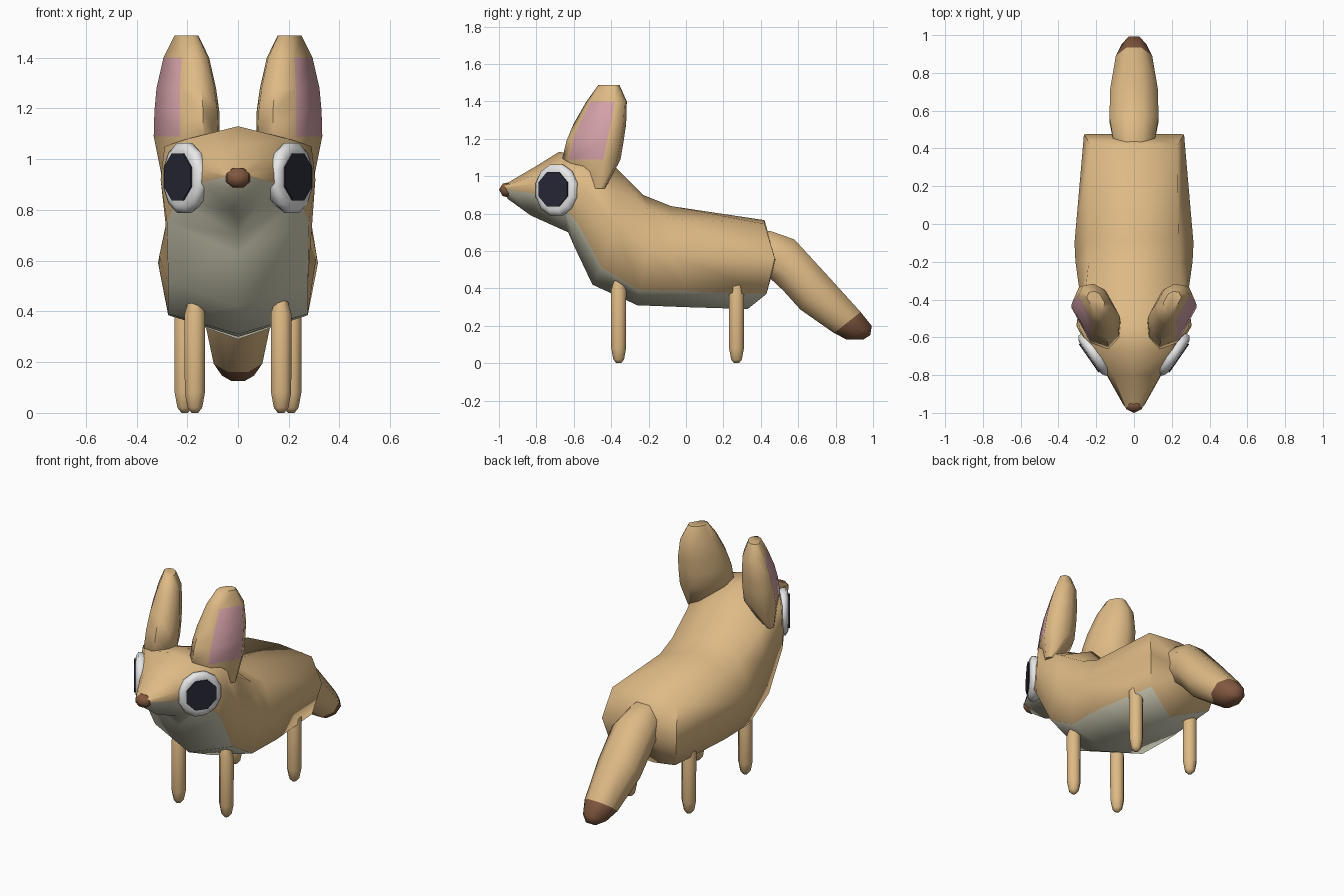
import bpy, bmesh, math
from mathutils import Vector

if "Cube" in bpy.data.objects:
    bpy.data.objects.remove(bpy.data.objects["Cube"])


def material(name, rgb):
    m = bpy.data.materials.new(name)
    m.diffuse_color = (*rgb, 1)
    m.use_nodes = True
    m.node_tree.nodes["Principled BSDF"].inputs["Base Color"].default_value = m.diffuse_color
    return m


TAN = material("tan_fur", (0.73, 0.49, 0.235))
CREAM = material("cream_fur", (0.66, 0.64, 0.49))
BROWN = material("brown", (0.22, 0.098, 0.05))
PINK = material("ear_pink", (0.66, 0.36, 0.39))
WHITE = material("eye_white", (0.80, 0.80, 0.80))
DARK = material("pupil_dark", (0.022, 0.022, 0.04))


def loft(name, rings, mats, rule=lambda band, k: 0, tips=(None, None),
         mirror=False, angle=70):
    """Skin closed rings, cap both ends (flat, or a fan to a tip point)."""
    bm = bmesh.new()
    loops = [[bm.verts.new(p) for p in r] for r in rings]
    n = len(loops[0])
    for b in range(len(loops) - 1):
        for k in range(n):
            j = (k + 1) % n
            f = bm.faces.new((loops[b][k], loops[b][j],
                              loops[b + 1][j], loops[b + 1][k]))
            f.material_index = rule(b, k)
    for loop, tip, band in ((loops[0], tips[0], -1), (loops[-1], tips[1], len(loops) - 1)):
        if tip is None:
            bm.faces.new(loop).material_index = rule(band, 0)
        else:
            t = bm.verts.new(tip)
            for k in range(n):
                f = bm.faces.new((loop[k], loop[(k + 1) % n], t))
                f.material_index = rule(band, k)
    bmesh.ops.recalc_face_normals(bm, faces=bm.faces)
    me = bpy.data.meshes.new(name)
    bm.to_mesh(me)
    bm.free()
    for m in mats:
        me.materials.append(m)
    ob = bpy.data.objects.new(name, me)
    bpy.context.collection.objects.link(ob)
    if mirror:
        ob.modifiers.new("mirror", 'MIRROR').use_mirror_merge = False
    bpy.ops.object.select_all(action='DESELECT')
    ob.select_set(True)
    bpy.context.view_layer.objects.active = ob
    bpy.ops.object.shade_smooth_by_angle(angle=math.radians(angle))
    return ob


def oval(c, u, v, a, b, sides):
    """Ring of points around c in the plane of u and v."""
    c, u, v = Vector(c), Vector(u), Vector(v)
    return [c + u * a * math.cos(t) + v * b * math.sin(t)
            for t in (2 * math.pi * (i + 0.5) / sides for i in range(sides))]


# Body and head: half sections as top, shoulder, flank, belly edge, keel
sections = [
    ((0, -.97, .955), (.04, -.97, .948), (.05, -.965, .938), (.055, -.96, .93), (0, -.955, .88)),
    ((0, -.80, 1.055), (.11, -.80, 1.01), (.14, -.80, .96), (.145, -.80, .905), (0, -.83, .79)),
    ((0, -.68, 1.13), (.20, -.66, 1.08), (.235, -.66, .97), (.24, -.66, .84), (0, -.63, .70)),
    ((0, -.53, 1.11), (.29, -.55, 1.05), (.305, -.54, .92), (.28, -.58, .75), (0, -.60, .63)),
    ((0, -.39, 1.06), (.26, -.38, .93), (.285, -.38, .74), (.275, -.45, .51), (0, -.50, .42)),
    ((0, -.23, .90), (.24, -.20, .82), (.31, -.20, .62), (.275, -.25, .39), (0, -.26, .31)),
    ((0, -.08, .84), (.235, -.07, .77), (.315, -.10, .59), (.275, 0, .385), (0, 0, .30)),
    ((0, .42, .765), (.23, .42, .745), (.265, .475, .56), (.225, .43, .37), (0, .33, .29)),
]
rings = [list(s) + [(-x, y, z) for x, y, z in s[3:0:-1]] for s in sections]
loft("body", rings, [TAN, CREAM],
     lambda b, k: 1 if k in (3, 4) and 0 <= b < 7 else 0,
     tips=(None, (0, .48, .55)))

# Nose
loft("nose", [oval((0, y, .927), (1, 0, 0), (0, 0, 1), a, b, 8)
              for y, a, b in ((-.935, .035, .03), (-.955, .052, .042), (-.98, .046, .036))],
     [BROWN], tips=(None, (0, -1.0, .928)))

# Ears: flat pink front, rounded back
across, facing = Vector((.48, .87, 0)), Vector((.87, -.48, 0))
outline = [(-.095, 0), (.12, 0), (.17, -.065), (.145, -.145), (.07, -.195),
           (-.07, -.195), (-.145, -.145), (-.17, -.065)]
ear = []
for x, y, z, s in ((.255, -.48, .935, .33), (.192, -.50, 1.09, 1.0), (.192, -.48, 1.19, .98),
                   (.195, -.455, 1.28, .90), (.197, -.42, 1.40, .69), (.20, -.41, 1.488, .36)):
    c = Vector((x, y, z)) + facing * .095 * s
    ear.append([c + across * u * s + facing * w * s for u, w in outline])
loft("ear", ear, [TAN, PINK], lambda b, k: 1 if k == 0 and b in (1, 2, 3) else 0,
     mirror=True, angle=60)

# Eyes: rounded white discs with dark plates
side, out, up = Vector((.57, .82, 0)), Vector((.82, -.57, 0)), Vector((0, 0, 1))
eye = Vector((.209, -.69, .926))
loft("eye", [oval(eye + out * d, side, up, a, a * 1.06, 12)
             for d, a in ((-.05, .11), (-.008, .134), (.014, .134), (.027, .114), (.03, .10))],
     [WHITE], mirror=True)
pupil = eye + Vector((.002, -.002, .004))
loft("pupil", [oval(pupil + out * d, side, up, .10, .10, 8) for d in (.028, .035)],
     [DARK], mirror=True, angle=30)

# Legs: slim posts with tapered feet
for name, x, y, top in (("front_leg", .17, -.36, .45), ("back_leg", .21, .27, .47)):
    loft(name, [oval((x, y, z), (1, 0, 0), (0, 1, 0), r, r, 8)
                for z, r in ((0, .014), (.02, .031), (.08, .043), (top - .06, .044), (top, .025))],
         [TAN], mirror=True)

# Tail: upper and lower edge points with half width, dark tip
tail = []
for ty, tz, by, bz, w in ((.40, .71, .38, .48, .10), (.45, .71, .43, .47, .112),
                          (.58, .665, .52, .385, .132), (.75, .48, .61, .285, .130),
                          (.935, .275, .79, .16, .098), (.995, .20, .86, .125, .065),
                          (.985, .15, .95, .128, .03)):
    t, b = Vector((0, ty, tz)), Vector((0, by, bz))
    half = (t - b) / 2
    tail.append(oval((t + b) / 2, (1, 0, 0), half.normalized(), w * 1.06, half.length * 1.06, 8))
loft("tail", tail, [TAN, BROWN], lambda b, k: 1 if b >= 4 else 0)
